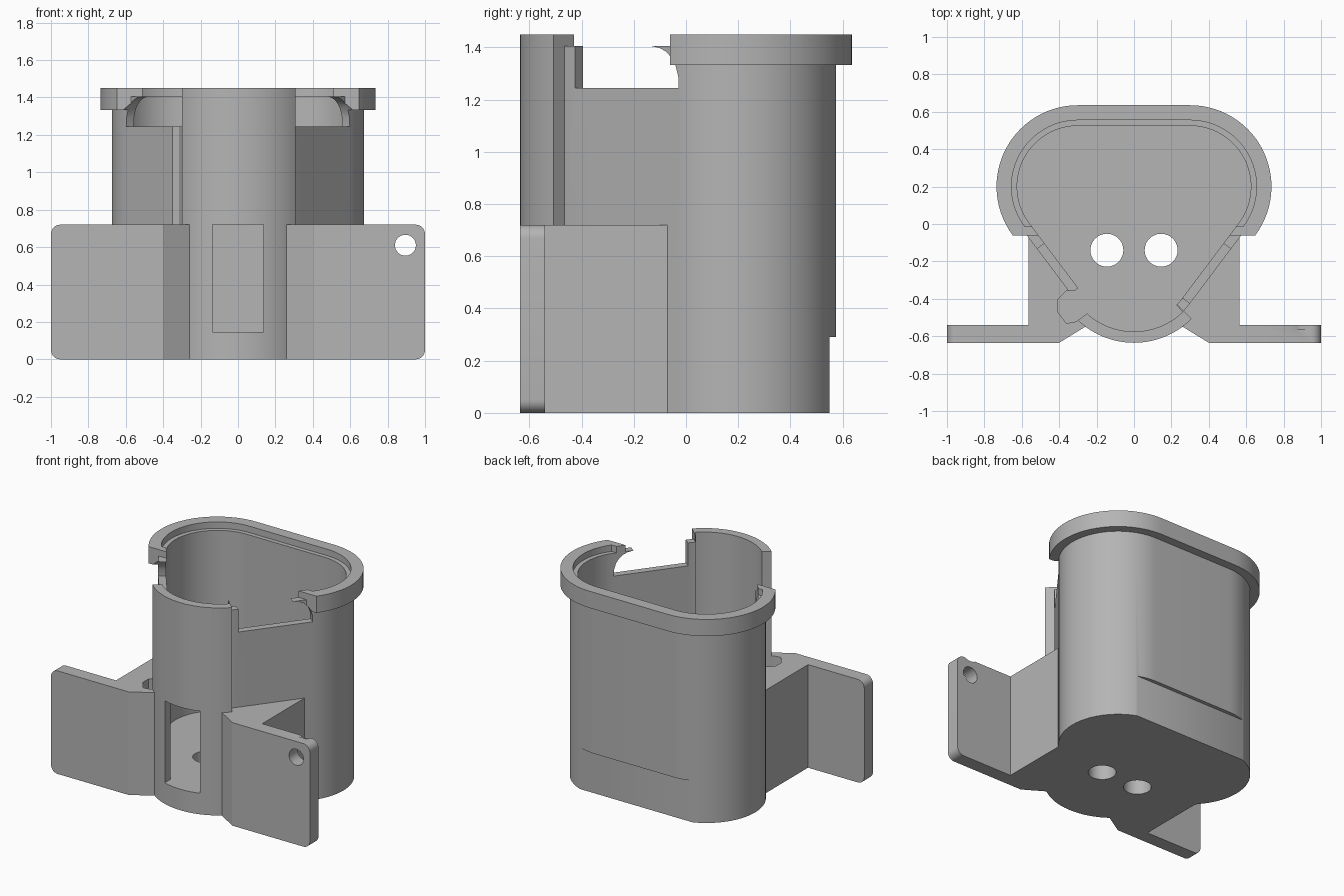
import bpy
import bmesh
from math import sin, cos, radians, pi
from mathutils import Matrix, Vector

cube = bpy.data.objects.get("Cube")
if cube:
    bpy.data.objects.remove(cube, do_unlink=True)

grey = bpy.data.materials.new("plain_grey")
grey.use_nodes = True
colour = (0.46, 0.46, 0.46, 1)
grey.diffuse_color = colour
grey.node_tree.nodes["Principled BSDF"].inputs["Base Color"].default_value = colour

FLOOR, TOP, LEDGE, BRACKET_TOP = 0.145, 1.45, 1.405, 0.72
REAR_X, REAR_Y, FRONT_Y = 0.3, 0.2, -0.2
FRONT, BACK = -0.635, -0.54


def arc(cx, cy, r, a0, a1, n=28):
    angles = [radians(a0 + (a1 - a0) * i / n) for i in range(n + 1)]
    return [(cx + r * cos(a), cy + r * sin(a)) for a in angles]


def outline(r, rounded_front=True):
    """Rounded triangle around two rear centres and one front centre."""
    pts = arc(REAR_X, REAR_Y, r, -36.87, 90) + arc(-REAR_X, REAR_Y, r, 90, 216.87)
    if rounded_front:
        pts += arc(0, FRONT_Y, r, 216.87, 323.13)[1:-1]
    return pts


def sector(r, half):
    return [(0, FRONT_Y)] + arc(0, FRONT_Y, r, 270 - half, 270 + half, 36)


def circle(cx, cy, r, n=32):
    return arc(cx, cy, r, 0, 360 - 360 / n, n - 1)


def rect(x0, x1, y0, y1):
    return [(x0, y0), (x1, y0), (x1, y1), (x0, y1)]


def prism(name, profiles, lo, hi, axes=None, origin=(0, 0, 0)):
    """Extrude profiles from lo to hi; axes map profile u, v and depth to space."""
    axes = axes or ((1, 0, 0), (0, 1, 0), (0, 0, 1))
    place = Matrix.Translation(Vector(origin)) @ Matrix(axes).transposed().to_4x4()
    bm = bmesh.new()
    for pts in profiles:
        face = bm.faces.new([bm.verts.new((u, v, lo)) for u, v in pts])
        new = bmesh.ops.extrude_face_region(bm, geom=[face])["geom"]
        for v in new:
            if isinstance(v, bmesh.types.BMVert):
                v.co.z = hi
    bm.transform(place)
    bmesh.ops.recalc_face_normals(bm, faces=bm.faces[:])
    mesh = bpy.data.meshes.new(name)
    bm.to_mesh(mesh)
    bm.free()
    ob = bpy.data.objects.new(name, mesh)
    bpy.context.scene.collection.objects.link(ob)
    return ob


def combine(base, tool, operation):
    """Apply one boolean and discard the tool."""
    mod = base.modifiers.new("cut", "BOOLEAN")
    mod.object, mod.operation, mod.solver = tool, operation, "EXACT"
    bpy.context.view_layer.update()
    graph = bpy.context.evaluated_depsgraph_get()
    mesh = bpy.data.meshes.new_from_object(base.evaluated_get(graph))
    base.modifiers.clear()
    base.data = mesh
    bpy.data.objects.remove(tool, do_unlink=True)


# Container body, front tube and top rim
holder = prism("cell_holder", [outline(0.375)], 0, LEDGE)
combine(holder, prism("front_tube", [sector(0.435, 45)], 0, TOP), "UNION")
combine(holder, prism("rim", [outline(0.435, False)], 1.333, TOP), "UNION")

# Side brackets: a wedge against the body and a plate with rounded corners
UPRIGHT = ((1, 0, 0), (0, 0, 1), (0, 1, 0))
for s in (1, -1):
    wedge = [(0.6, FRONT), (0.6, BACK), (0.565, BACK), (0.565, -0.06),
             (0.3, -0.2), (0.24, -0.5), (0.25, -0.543), (0.4, FRONT)]
    tool = prism("bracket_wedge", [[(s * x, y) for x, y in wedge]], 0, BRACKET_TOP)
    combine(holder, tool, "UNION")
    r = 0.05
    plate = ([(0.5, 0)] + arc(1 - r, r, r, -90, 0, 8)
             + arc(1 - r, BRACKET_TOP - r, r, 0, 90, 8) + [(0.5, BRACKET_TOP)])
    tool = prism("bracket_plate", [[(s * x, z) for x, z in plate]], FRONT, BACK, UPRIGHT)
    combine(holder, tool, "UNION")

# Cavity, stepped ledge under the rim, and front cell bay
combine(holder, prism("cavity", [outline(0.325)], FLOOR, 2), "DIFFERENCE")
combine(holder, prism("front_bay", [sector(0.375, 44)], FLOOR, 2), "DIFFERENCE")
combine(holder, prism("rim_ledge", [outline(0.355, False)], LEDGE, 2), "DIFFERENCE")

for s in (1, -1):
    out, along, up = (0.8 * s, -0.6, 0), (-0.6 * s, -0.8, 0), (0, 0, 1)
    origin = (REAR_X * s, REAR_Y, 0)
    # Vertical slot between side wall and front tube
    slot = [(0.2, 0.435), (0.345, 0.435), (0.385, 0.41), (0.45, 0.418),
            (0.488, 0.47), (0.488, 0.548), (0.44, 0.572), (0.2, 0.572)]
    tool = prism("side_slot", [slot], FLOOR, 2, (out, along, up), origin)
    combine(holder, tool, "DIFFERENCE")
    # Opening under the springy rim arm
    gap = [(0.5, 1.245), (0.004, 1.245), (0.006, 1.29), (0.02, 1.333), (0.04, 1.362),
           (0.065, 1.384), (0.095, 1.398), (0.136, LEDGE), (0.5, LEDGE)]
    tool = prism("arm_gap", [gap], 0.25, 0.5, (along, up, out), origin)
    combine(holder, tool, "DIFFERENCE")

# Bracket holes with counterbores on the back
columns = (-0.895, -0.675, 0.675, 0.895)
rows = [0.088 + 0.174 * i for i in range(5)]
holes = [circle(x, z, 0.056) for x in columns for z in rows[:4]]
bores = [circle(x, z, 0.075) for x in columns for z in rows]
combine(holder, prism("bracket_holes", holes, -0.7, -0.5, UPRIGHT), "DIFFERENCE")
combine(holder, prism("bracket_bores", bores, -0.565, -0.5, UPRIGHT), "DIFFERENCE")

# Floor wire holes, front window and flattened lower back
wires = [circle(x, -0.14, 0.088, 40) for x in (-0.145, 0.145)]
combine(holder, prism("wire_holes", wires, -0.1, 0.4), "DIFFERENCE")
combine(holder, prism("window", [rect(-0.137, 0.137, -0.8, -0.45)], 0.147, 0.72), "DIFFERENCE")
combine(holder, prism("back_flat", [rect(-0.8, 0.8, 0.55, 0.8)], -0.1, 0.29), "DIFFERENCE")

# Finish
holder.data.materials.clear()
holder.data.materials.append(grey)
for face in holder.data.polygons:
    face.material_index = 0
bpy.ops.object.select_all(action="DESELECT")
holder.select_set(True)
bpy.context.view_layer.objects.active = holder
bpy.ops.object.shade_smooth_by_angle(angle=pi / 6)
